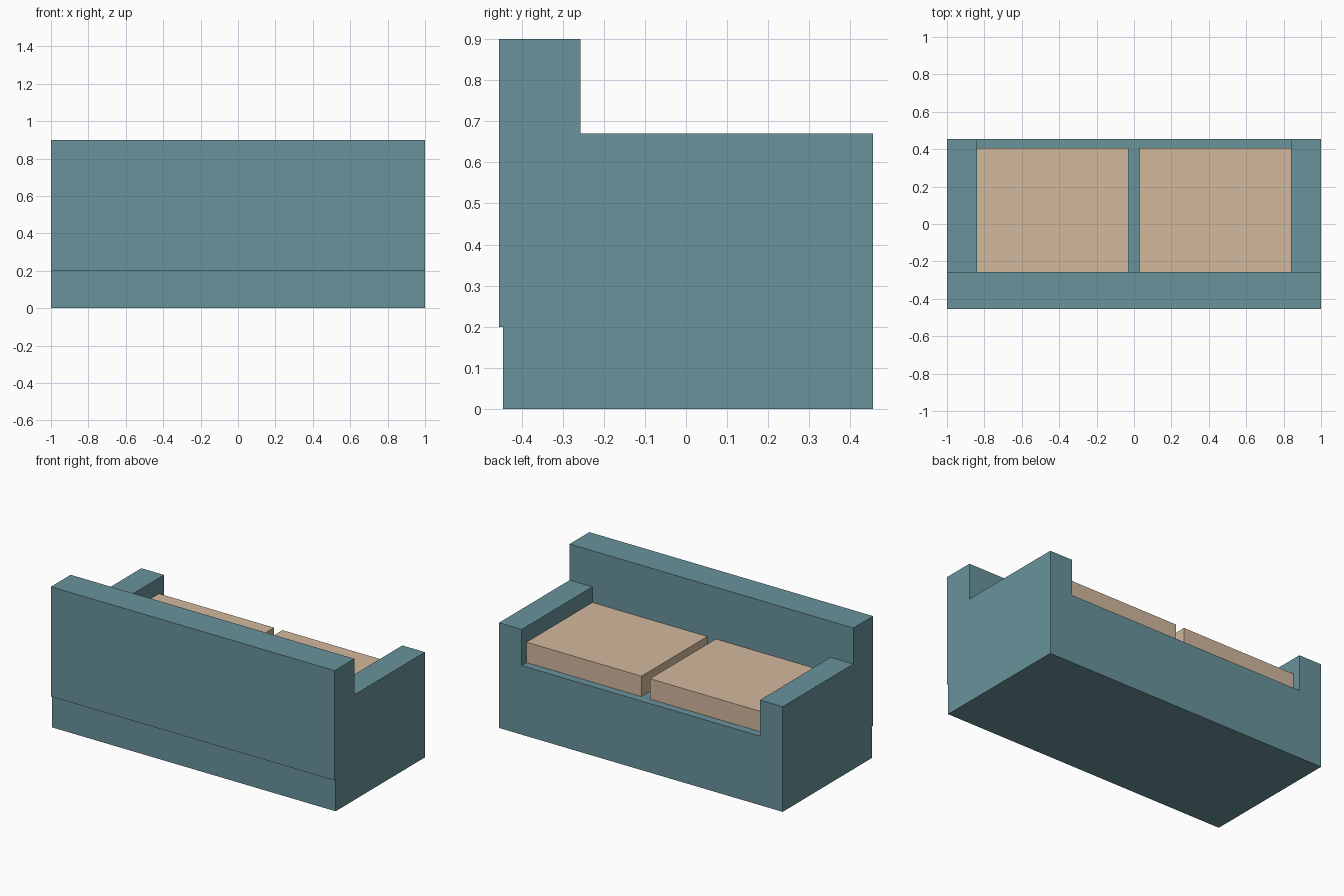
import bpy
import bmesh

if "Cube" in bpy.data.objects:
    bpy.data.objects.remove(bpy.data.objects["Cube"])


def material(name, colour):
    mat = bpy.data.materials.new(name)
    mat.diffuse_color = colour
    mat.use_nodes = True
    mat.node_tree.nodes["Principled BSDF"].inputs["Base Color"].default_value = mat.diffuse_color
    return mat


TEAL = material("teal_fabric", (0.14, 0.29, 0.33, 1))
TAN = material("tan_fabric", (0.65, 0.48, 0.34, 1))


def extrude_profile(name, profile, x0, x1, mat):
    """Extrude a (y, z) side profile along x from x0 to x1."""
    bm = bmesh.new()
    face = bm.faces.new([bm.verts.new((x0, y, z)) for y, z in profile])
    out = bmesh.ops.extrude_face_region(bm, geom=[face])["geom"]
    verts = [v for v in out if isinstance(v, bmesh.types.BMVert)]
    bmesh.ops.translate(bm, verts=verts, vec=(x1 - x0, 0, 0))
    bmesh.ops.recalc_face_normals(bm, faces=bm.faces)
    mesh = bpy.data.meshes.new(name)
    bm.to_mesh(mesh)
    bm.free()
    mesh.materials.append(mat)
    obj = bpy.data.objects.new(name, mesh)
    bpy.context.collection.objects.link(obj)
    return obj


def box(name, x, y, z, mat):
    profile = [(y[0], z[0]), (y[1], z[0]), (y[1], z[1]), (y[0], z[1])]
    return extrude_profile(name, profile, x[0], x[1], mat)


W, ARM = 1.0, 0.84              # half width, inner face of the arms
REAR, INNER, FRONT = -0.455, -0.257, 0.455
SEAT_Z = 0.44

# Base, notched at the rear to receive the backrest
extrude_profile("base", [(-0.445, 0), (FRONT, 0), (FRONT, SEAT_Z),
                         (INNER, SEAT_Z), (INNER, 0.2), (-0.445, 0.2)],
                -W, W, TEAL)

# Backrest, slightly overhanging the base
box("backrest", (-W, W), (REAR, INNER), (0.2, 0.9), TEAL)

# Armrests and seat cushions, one of each per side
for side, s in (("left", -1), ("right", 1)):
    box(f"{side}_armrest", sorted((s * ARM, s * W)), (INNER, FRONT), (SEAT_Z, 0.67), TEAL)
    box(f"{side}_cushion", sorted((s * 0.03, s * ARM)), (INNER, 0.405), (SEAT_Z, 0.57), TAN)
